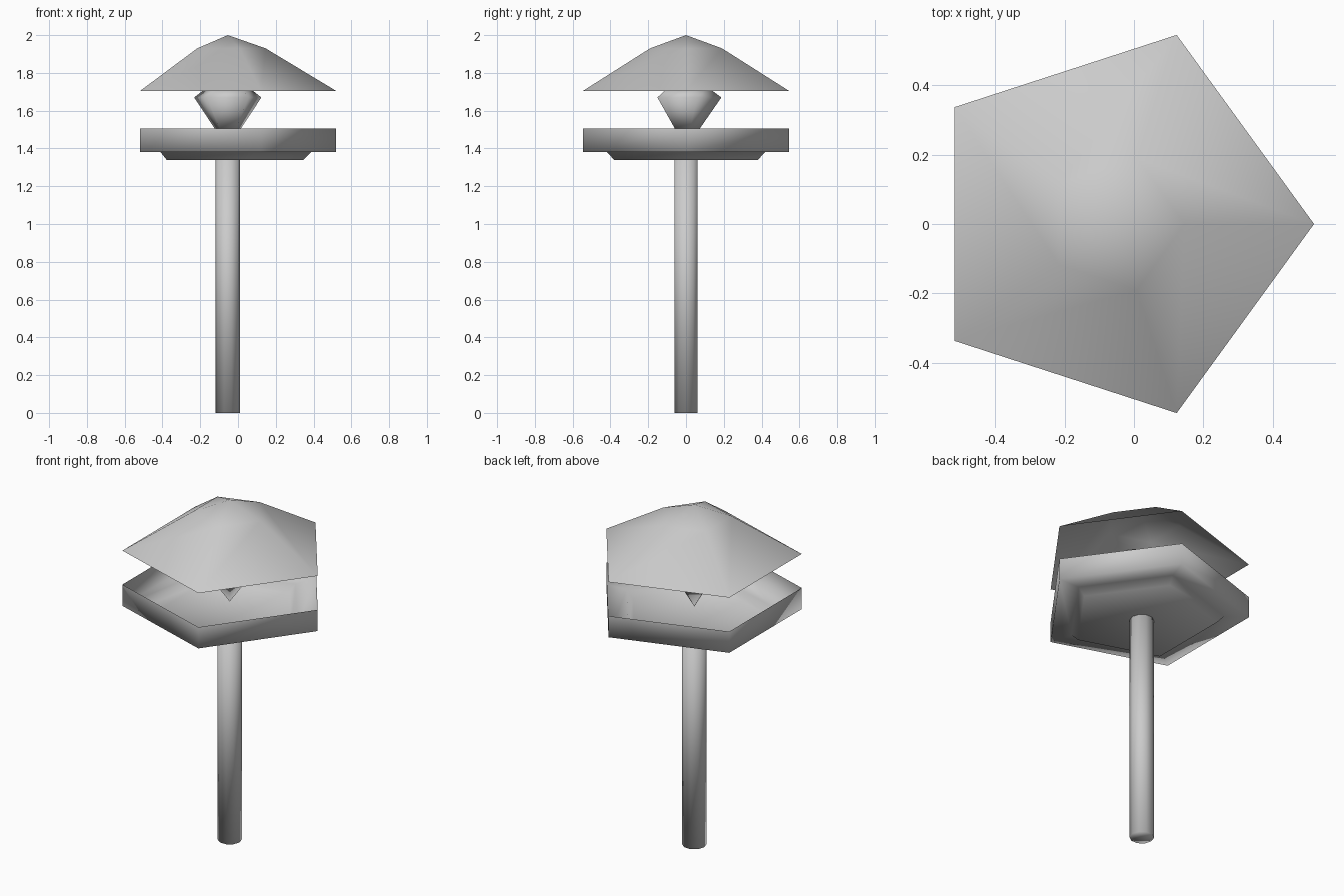
import bpy, bmesh
from math import cos, sin, pi

if "Cube" in bpy.data.objects:
    bpy.data.objects.remove(bpy.data.objects["Cube"])

CX = -0.054  # shared axis of all parts


def lathe(name, profile, sides, turn=0.0):
    """Stack polygon rings (radius, z); a zero radius makes a single point."""
    bm = bmesh.new()
    rings = []
    for r, z in profile:
        n = 1 if r == 0 else sides
        rings.append([bm.verts.new((CX + r * cos(turn + 2 * pi * i / sides),
                                    r * sin(turn + 2 * pi * i / sides), z))
                      for i in range(n)])
    for a, b in zip(rings, rings[1:]):
        for i in range(sides):
            j = (i + 1) % sides
            if len(a) == 1:
                bm.faces.new((a[0], b[j], b[i]))
            elif len(b) == 1:
                bm.faces.new((a[i], a[j], b[0]))
            else:
                bm.faces.new((a[i], a[j], b[j], b[i]))
    for f in bm.faces:
        f.smooth = True
    mesh = bpy.data.meshes.new(name)
    bm.to_mesh(mesh)
    bm.free()
    obj = bpy.data.objects.new(name, mesh)
    bpy.context.collection.objects.link(obj)
    return obj


# round post
lathe("post", [(0, 0), (0.065, 0), (0.065, 1.338), (0, 1.338)], 10)

# open five-sided tray with a stepped, sunken floor
lathe("tray", [(0, 1.34), (0.40, 1.34), (0.44, 1.38),
               (0.573, 1.38), (0.573, 1.505)], 5)

# faceted lamp gem, pointed at the bottom
lathe("lamp_gem", [(0, 1.40), (0.187, 1.67), (0.12, 1.72), (0, 1.72)], 5, pi / 2)

# open five-sided roof shell with a shallower cap
lathe("roof", [(0.573, 1.705), (0.20, 1.93), (0, 2.0)], 5)
